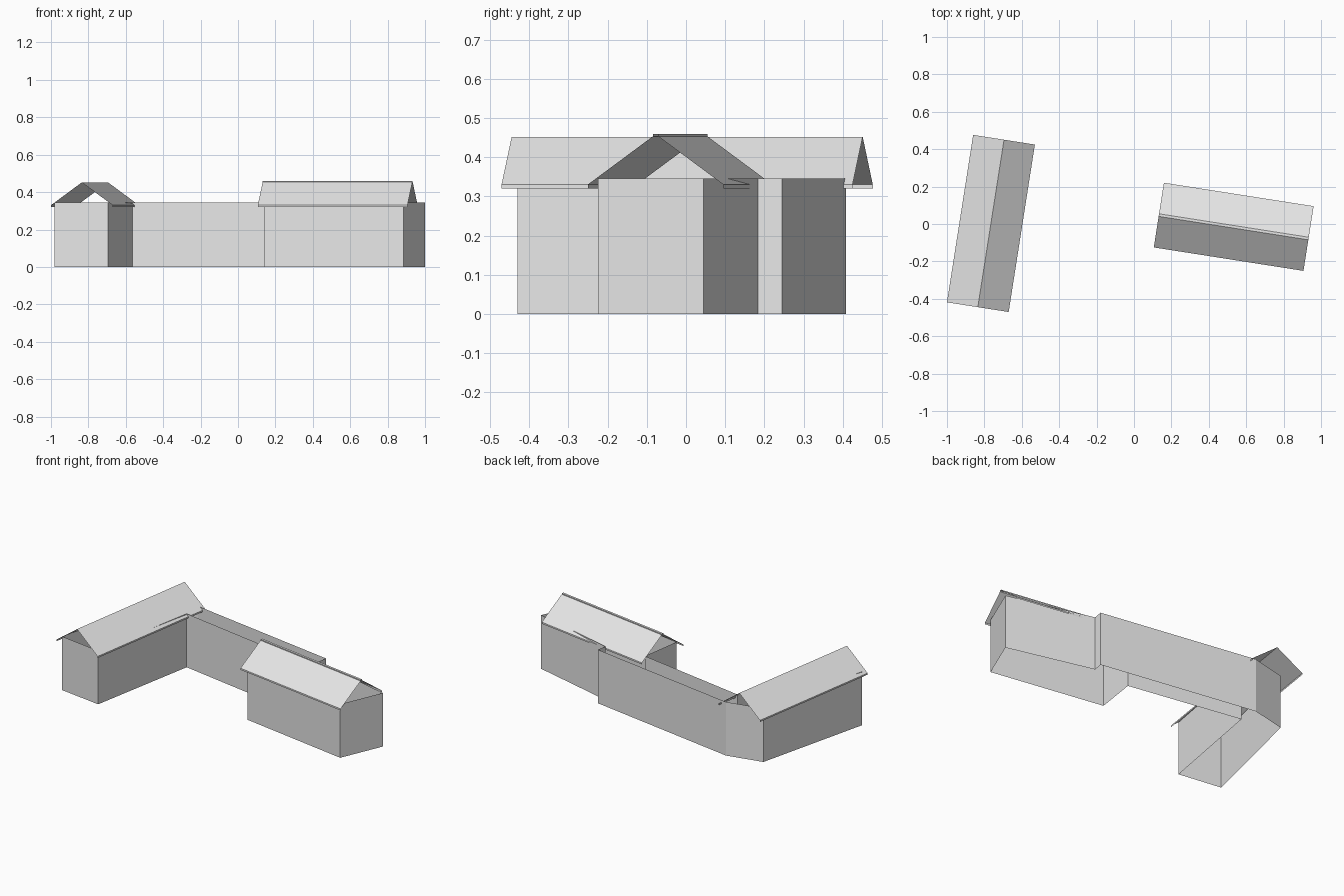
import bpy
import bmesh
from math import radians
from mathutils import Matrix

cube = bpy.data.objects.get("Cube")
if cube:
    bpy.data.objects.remove(cube, do_unlink=True)

grey = bpy.data.materials.new("light_grey")
grey.use_nodes = True
grey.diffuse_color = (0.8, 0.8, 0.8, 1)
grey.node_tree.nodes["Principled BSDF"].inputs["Base Color"].default_value = (0.8, 0.8, 0.8, 1)


def extruded_strip(name, points, offset, closed=False, matrix=Matrix()):
    """Sweep a line of points along an offset into an open sheet."""
    bm = bmesh.new()
    verts = [bm.verts.new(p) for p in points]
    edges = [bm.edges.new(pair) for pair in zip(verts, verts[1:])]
    if closed:
        edges.append(bm.edges.new((verts[-1], verts[0])))
    swept = bmesh.ops.extrude_edge_only(bm, edges=edges)
    moved = [g for g in swept["geom"] if isinstance(g, bmesh.types.BMVert)]
    bmesh.ops.translate(bm, verts=moved, vec=offset)
    bmesh.ops.recalc_face_normals(bm, faces=bm.faces)
    # Open sheets must face outward: make upward slopes point up
    if sum(f.normal.z * f.calc_area() for f in bm.faces) < -1e-4:
        bmesh.ops.reverse_faces(bm, faces=bm.faces)
    bm.transform(matrix)
    mesh = bpy.data.meshes.new(name)
    bm.to_mesh(mesh)
    bm.free()
    mesh.materials.append(grey)
    obj = bpy.data.objects.new(name, mesh)
    bpy.context.collection.objects.link(obj)
    return obj


# Outer walls: one ring around both wings and the link between them
footprint = [
    (-0.98, -0.39), (-0.695, -0.43), (-0.565, 0.285), (0.18, 0.16),
    (0.14, -0.105), (0.885, -0.225), (1.0, 0.045), (0.445, 0.183),
    (0.455, 0.245), (-0.57, 0.408), (-0.80, 0.355),
]
extruded_strip("walls", [(x, y, 0) for x, y in footprint], (0, 0, 0.345), closed=True)


def gable_roof(name, centre, angle, length, half_width, ridge):
    """Pitched sheet with short vertical eave boards and open gables."""
    eave = [(half_width, 0.32), (half_width, 0.33)]
    half = eave + ridge
    mirrored = [(-y, z) for y, z in reversed(half) if y > 0]
    profile = [(-length / 2, y, z) for y, z in half + mirrored]
    place = Matrix.Translation((*centre, 0)) @ Matrix.Rotation(radians(angle), 4, "Z")
    extruded_strip(name, profile, (length, 0, 0), matrix=place)


gable_roof("left_wing_roof", (-0.765, 0.003), 81.1, 0.906, 0.167, [(0, 0.452)])
gable_roof("right_wing_roof", (0.533, -0.015), -8.9, 0.81, 0.175,
           [(0.007, 0.453), (0.007, 0.459)])
